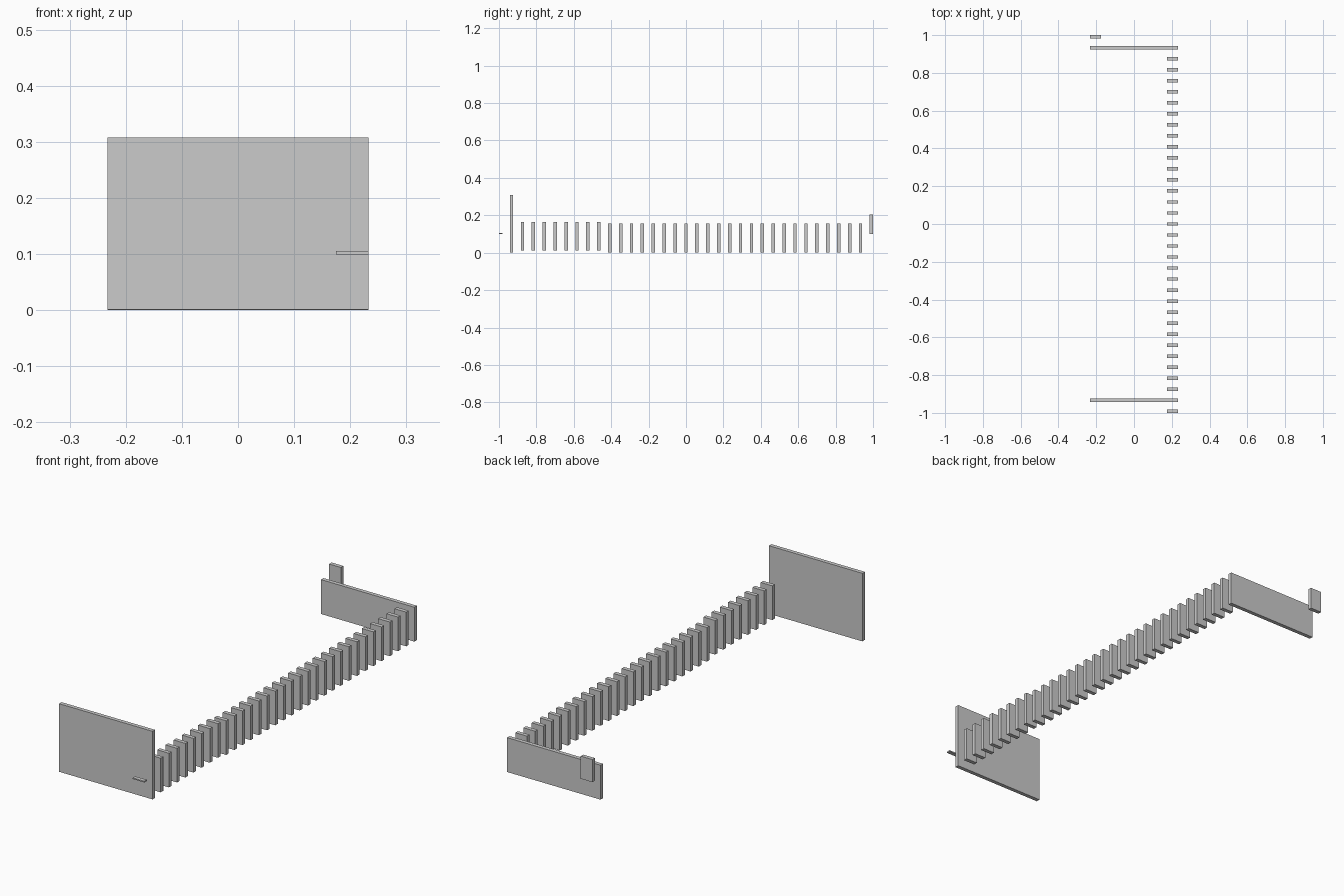
import bpy

if "Cube" in bpy.data.objects:
    bpy.data.objects.remove(bpy.data.objects["Cube"])

STEP = 0.0583   # spacing between neighbouring parts along y
T = 0.018       # thickness of every part
W = 0.233       # half width of the end panels
SLAT_X = 0.175  # inner edge of the slat row


def block(name, index, x0, x1, z0, z1):
    """Box in row position `index`, counted from the front."""
    y = -1 + T / 2 + index * STEP
    bpy.ops.mesh.primitive_cube_add(
        size=1, location=((x0 + x1) / 2, y, (z0 + z1) / 2))
    ob = bpy.context.object
    ob.name = name
    ob.scale = (x1 - x0, T, z1 - z0)
    bpy.ops.object.transform_apply(location=False, rotation=False, scale=True)
    return ob


# front end: thin peg and tall panel
block("front_peg", 0, SLAT_X, W, 0.0995, 0.105)
block("front_panel", 1, -W, W, 0.001, 0.308)

# row of slats, the first eight sit slightly higher
for i in range(31):
    lift = 0.0105 if i < 8 else 0.001
    block(f"slat_{i + 1:02d}", i + 2, SLAT_X, W, lift, lift + 0.154)

# back end: low panel and small tab
block("back_panel", 33, -W, W, 0.0, 0.155)
block("back_tab", 34, -W, -SLAT_X, 0.101, 0.203)
